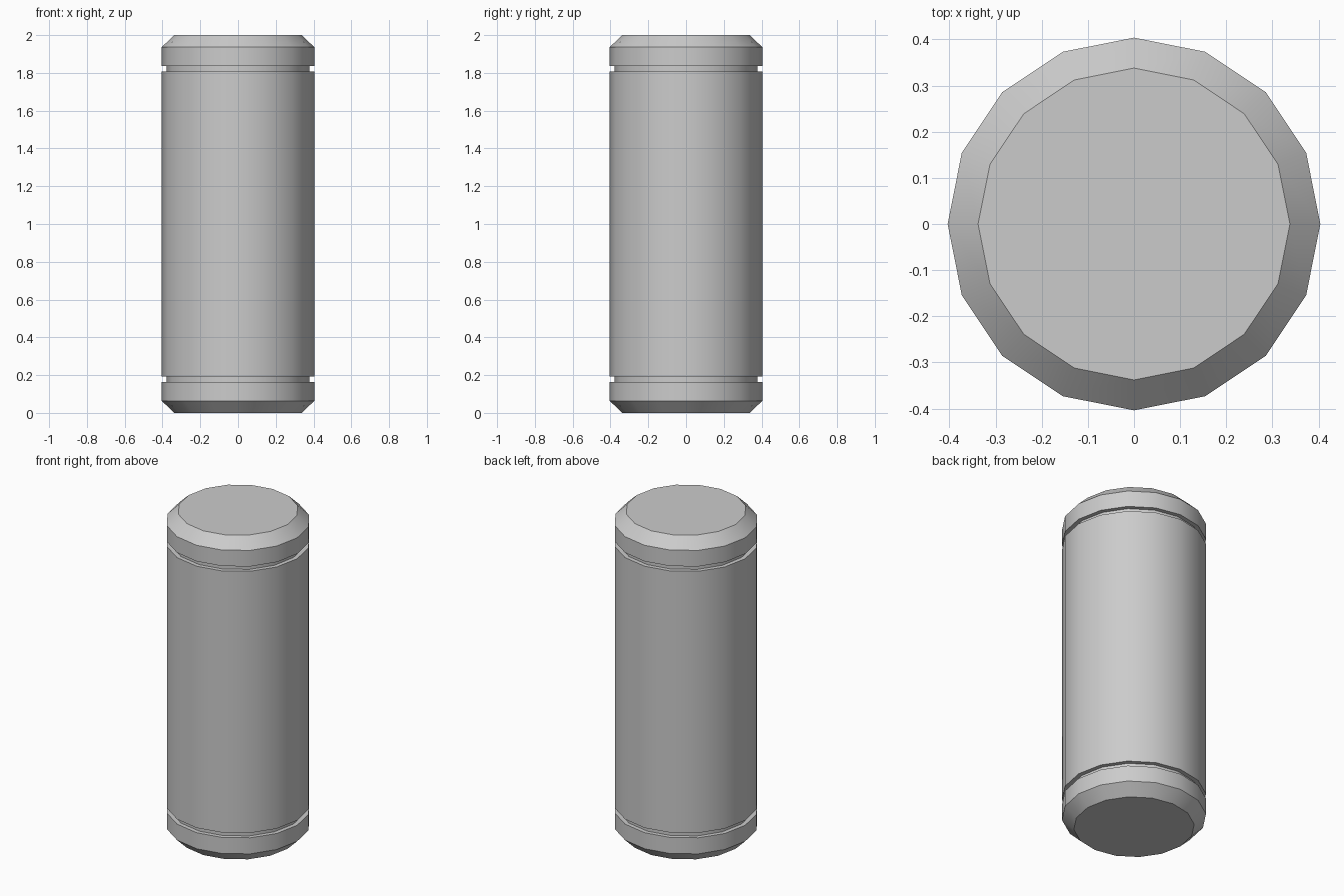
import bpy, bmesh
from math import cos, sin, pi, radians

if "Cube" in bpy.data.objects:
    bpy.data.objects.remove(bpy.data.objects["Cube"])

SIDES = 16

# Lower half of the profile (radius, z), mirrored about z = 1
half = [(0.338, 0.0), (0.404, 0.064), (0.404, 0.163), (0.378, 0.163),
        (0.378, 0.193), (0.404, 0.193)]
profile = half + [(r, 2.0 - z) for r, z in reversed(half)]

# Grooved, chamfered cylinder body
bm = bmesh.new()
rings = [[bm.verts.new((r * cos(2 * pi * i / SIDES), r * sin(2 * pi * i / SIDES), z))
          for i in range(SIDES)] for r, z in profile]
for a, b in zip(rings, rings[1:]):
    for i in range(SIDES):
        j = (i + 1) % SIDES
        bm.faces.new((a[i], a[j], b[j], b[i]))
bm.faces.new(rings[0][::-1])
bm.faces.new(rings[-1])
bmesh.ops.recalc_face_normals(bm, faces=bm.faces)

mesh = bpy.data.meshes.new("grooved_cylinder")
bm.to_mesh(mesh)
bm.free()
body = bpy.data.objects.new("grooved_cylinder", mesh)
bpy.context.collection.objects.link(body)

# Smooth round the sides, sharp at chamfers and grooves
bpy.context.view_layer.objects.active = body
body.select_set(True)
bpy.ops.object.shade_smooth_by_angle(angle=radians(30))
